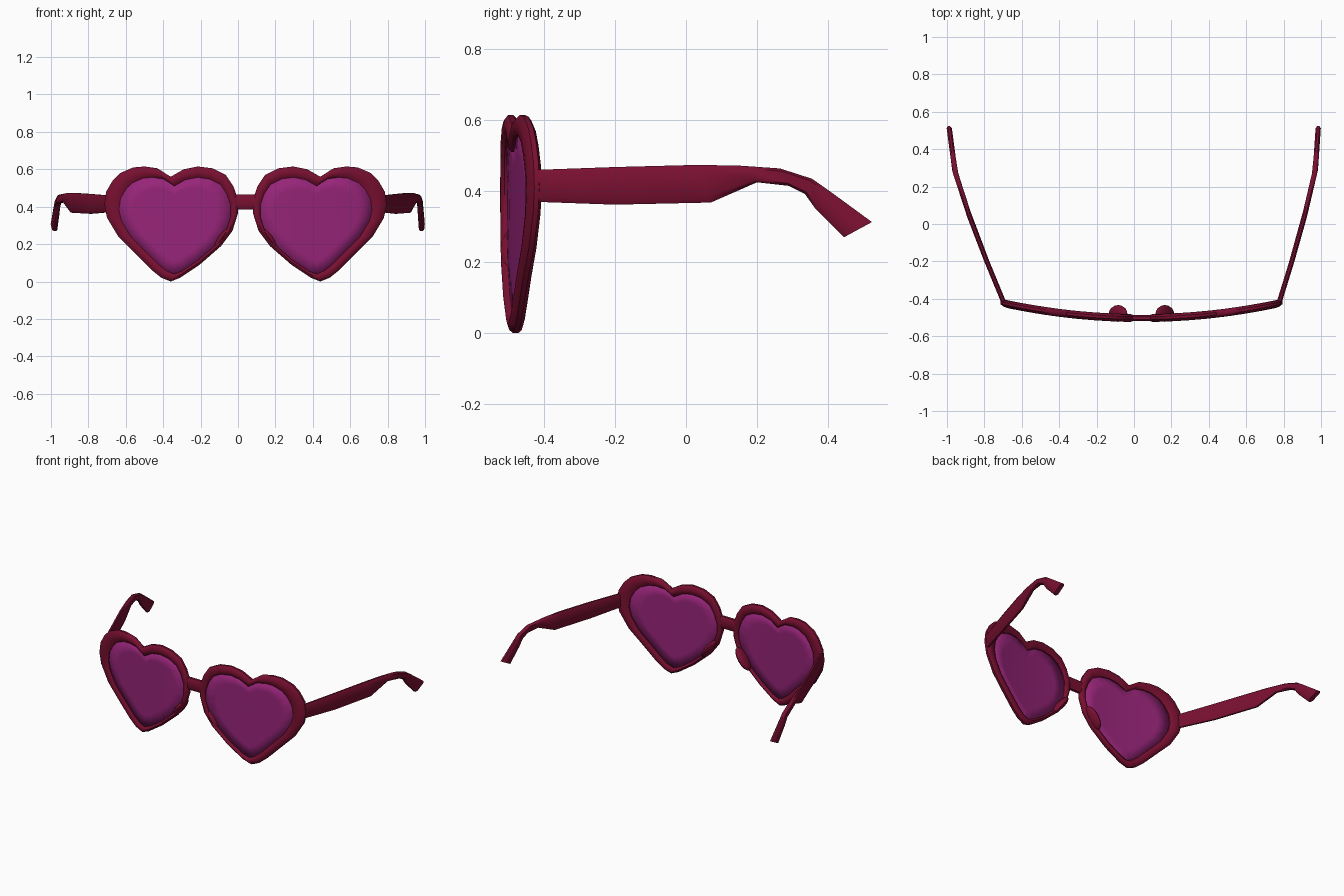
import bpy
import bmesh
import math
from mathutils import Matrix, Vector

default_cube = bpy.data.objects.get("Cube")
if default_cube:
    bpy.data.objects.remove(default_cube, do_unlink=True)

CENTRE_X = 0.04      # the front sits slightly off the middle of the splayed arms
HEART_X = 0.4        # distance from the bridge to the middle of each heart

# Heart outline: (outward from heart middle, height)
HEART = [(0, .56), (.07, .605), (.14, .615), (.2, .61), (.27, .58), (.31, .54),
         (.345, .48), (.355, .41), (.34, .34), (.28, .24), (.19, .15), (.1, .06),
         (.05, .02), (0, 0), (-.05, .02), (-.155, .09), (-.27, .19), (-.33, .27),
         (-.36, .365), (-.36, .44), (-.335, .51), (-.295, .57), (-.225, .605),
         (-.145, .615), (-.07, .6)]


def make_material(name, colour):
    material = bpy.data.materials.new(name)
    material.use_nodes = True
    material.diffuse_color = colour
    material.node_tree.nodes["Principled BSDF"].inputs["Base Color"].default_value = colour
    return material


frame_red = make_material("dark red frame", (.19, .005, .03, 1))
lens_purple = make_material("purple lens", (.31, .018, .19, 1))


def finish(name, bm, material, angle=40):
    bmesh.ops.recalc_face_normals(bm, faces=bm.faces)
    mesh = bpy.data.meshes.new(name)
    bm.to_mesh(mesh)
    bm.free()
    mesh.materials.append(material)
    mesh.shade_smooth()
    mesh.set_sharp_from_angle(angle=math.radians(angle))
    obj = bpy.data.objects.new(name, mesh)
    bpy.context.collection.objects.link(obj)
    return obj


def loft(bm, rings, loop=False, caps=False):
    """Join rings of points with quads."""
    rows = [[bm.verts.new(p) for p in ring] for ring in rings]
    pairs = list(zip(rows, rows[1:])) + ([(rows[-1], rows[0])] if loop else [])
    for a, b in pairs:
        for i in range(len(a)):
            j = (i + 1) % len(a)
            bm.faces.new((a[i], a[j], b[j], b[i]))
    if caps:
        bm.faces.new(rows[0])
        bm.faces.new(rows[-1])
    return rows


def wrap(x, depth):
    """Depth of the curved front at a distance from the bridge."""
    return -.503 + .145 * x * x + depth


def heart_point(side, u, z, depth):
    x = HEART_X + u
    return (CENTRE_X + side * x, wrap(x, depth), z)


def lens_outline(u, z):
    return u * .835 - .02, .04 + z * .84


def make_rim(side, label):
    # Rounded section: (inner to outer, depth)
    section = [(0, -.01), (.2, -.018), (.5, -.021), (.8, -.017), (1, -.007),
               (1, .007), (.8, .017), (.5, .021), (.2, .018), (0, .01)]
    rings = []
    for t, depth in section:
        ring = []
        for u, z in HEART:
            inner = Vector(lens_outline(u, z))
            p = inner.lerp(Vector((u, z)), t)
            ring.append(heart_point(side, p.x, p.y, depth))
        rings.append(ring)
    bm = bmesh.new()
    loft(bm, rings, loop=True)
    finish(label + "_heart_rim", bm, frame_red)


def make_lens(side, label):
    middle = Vector((-.02, .32))
    rings = []
    for scale in (1.02, .75, .5, .25):
        ring = []
        for u, z in HEART:
            p = middle.lerp(Vector(lens_outline(u, z)), scale)
            ring.append(heart_point(side, p.x, p.y, 0))
        rings.append(ring)
    bm = bmesh.new()
    rows = loft(bm, rings)
    hub = bm.verts.new(heart_point(side, middle.x, middle.y, 0))
    inner = rows[-1]
    for i, vert in enumerate(inner):
        bm.faces.new((vert, inner[(i + 1) % len(inner)], hub))
    lens = finish(label + "_lens", bm, lens_purple)
    solid = lens.modifiers.new("thickness", 'SOLIDIFY')
    solid.thickness = .006
    solid.offset = 0


def make_arm(side, label, path):
    # Matching (y, z) points along the upper and lower edges
    upper = [(-.425, .46), (-.2, .468), (.03, .474), (.15, .472), (.265, .464),
             (.355, .435), (.405, .4), (.524, .313)]
    lower = [(-.425, .37), (-.2, .362), (.07, .368), (.2, .425), (.29, .415),
             (.335, .392), (.365, .35), (.445, .27)]
    # Softened slab section: (sideways, upper to lower)
    section = [(-.4, 0), (.4, 0), (1, .15), (1, .85), (.4, 1), (-.4, 1),
               (-1, .85), (-1, .15)]

    def sideways(y):
        for (y0, x0), (y1, x1) in zip(path, path[1:]):
            if y <= y1:
                break
        return x0 + (x1 - x0) * (y - y0) / (y1 - y0)

    rings = []
    for top, bottom in zip(upper, lower):
        ring = []
        for across, t in section:
            y, z = Vector(top).lerp(Vector(bottom), t)
            ring.append((side * (sideways(y) + across * .014), y, z))
        rings.append(ring)
    bm = bmesh.new()
    loft(bm, rings, caps=True)
    finish(label + "_arm", bm, frame_red)


def make_nose_pad(side, label):
    bm = bmesh.new()
    bmesh.ops.create_uvsphere(bm, u_segments=12, v_segments=8, radius=1)
    shape = Matrix.Diagonal((.022, .045, .078, 1))
    tilt = Matrix.Rotation(-side * math.radians(36), 4, 'Y')
    place = Matrix.Translation((CENTRE_X + side * .125, -.478, .235))
    bmesh.ops.transform(bm, matrix=place @ tilt @ shape, verts=bm.verts)
    finish(label + "_nose_pad", bm, frame_red)


def make_bridge():
    section = [(-.016, .4), (-.008, .386), (.008, .386), (.016, .4),
               (.016, .45), (.008, .464), (-.008, .464), (-.016, .45)]
    rings = []
    for x in (-.07, -.035, 0, .035, .07):
        rings.append([(CENTRE_X + x, wrap(x, d), z) for d, z in section])
    bm = bmesh.new()
    loft(bm, rings, caps=True)
    finish("bridge", bm, frame_red)


# Arms bend differently: (y, distance from the middle)
left_path = [(-.43, .773), (-.05, .89), (.29, .97), (.53, .986)]
right_path = [(-.43, .692), (-.04, .853), (.28, .957), (.53, .99)]

for side, label, path in ((1, "left", left_path), (-1, "right", right_path)):
    make_rim(side, label)
    make_lens(side, label)
    make_arm(side, label, path)
    make_nose_pad(side, label)
make_bridge()
